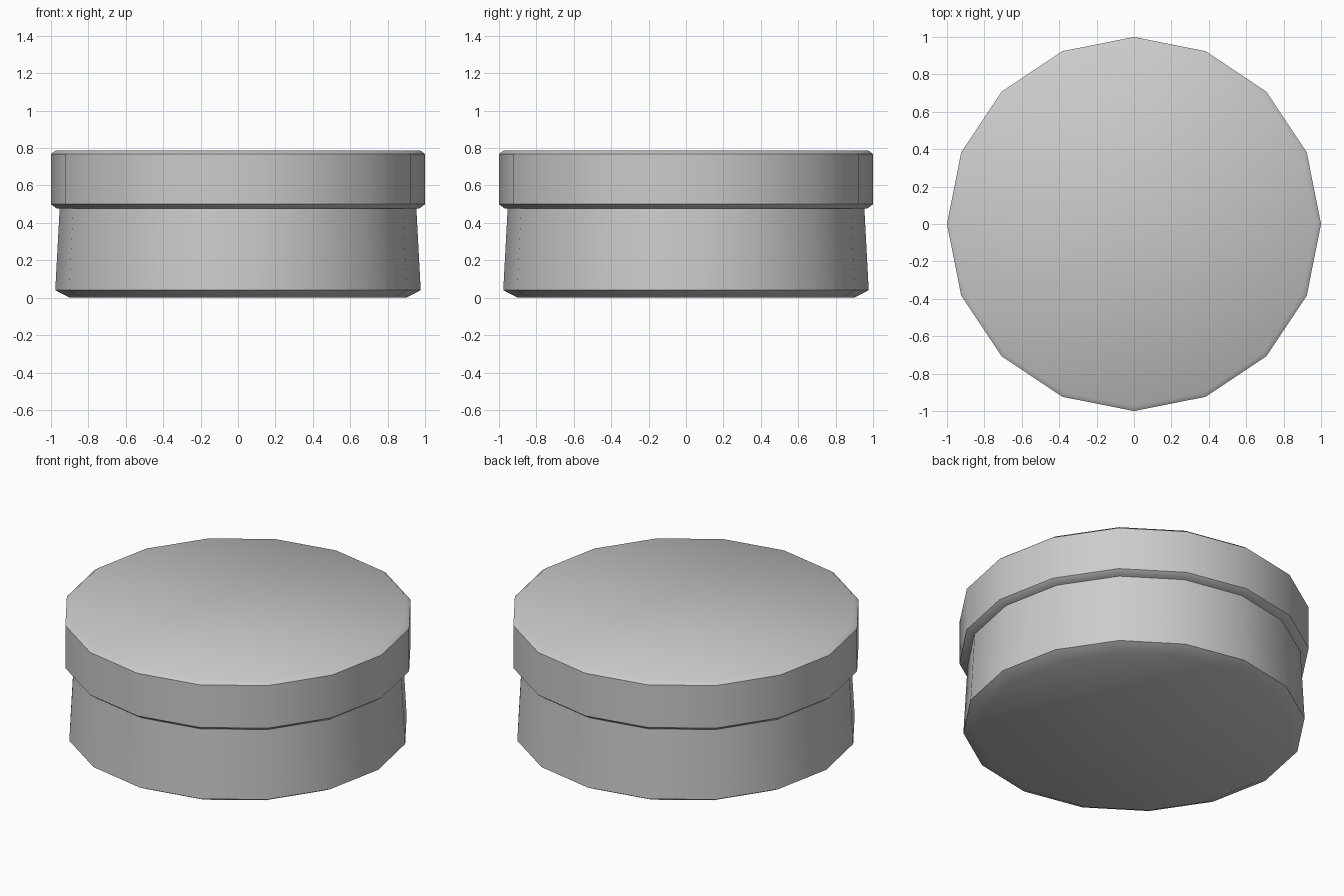
import bpy
import bmesh
from math import cos, sin, tau, radians

cube = bpy.data.objects.get("Cube")
if cube:
    bpy.data.objects.remove(cube, do_unlink=True)

SIDES = 16

grey = bpy.data.materials.new("plain grey")
grey.use_nodes = True
colour = (0.6, 0.6, 0.6, 1)
grey.diffuse_color = colour
grey.node_tree.nodes["Principled BSDF"].inputs["Base Color"].default_value = colour


def turned_solid(name, profile):
    """Closed faceted solid from (radius, height) points, bottom to top."""
    bm = bmesh.new()
    rings = [[bm.verts.new((r * cos(tau * i / SIDES), r * sin(tau * i / SIDES), z))
              for i in range(SIDES)] for r, z in profile]
    for low, high in zip(rings, rings[1:]):
        for i in range(SIDES):
            j = (i + 1) % SIDES
            bm.faces.new((low[i], low[j], high[j], high[i]))
    bm.faces.new(rings[0][::-1])
    bm.faces.new(rings[-1])
    mesh = bpy.data.meshes.new(name)
    bm.to_mesh(mesh)
    bm.free()
    mesh.materials.append(grey)
    obj = bpy.data.objects.new(name, mesh)
    bpy.context.collection.objects.link(obj)
    bpy.ops.object.select_all(action='DESELECT')
    obj.select_set(True)
    bpy.context.view_layer.objects.active = obj
    bpy.ops.object.shade_smooth_by_angle(angle=radians(50))
    return obj


# Slightly tapered container with a chamfered foot
turned_solid("container_base", [(0.9, 0), (0.977, 0.04), (0.953, 0.49)])

# Wider lid with bevelled rims
turned_solid("lid", [(0.97, 0.477), (1, 0.5), (1, 0.768), (0.975, 0.787)])
